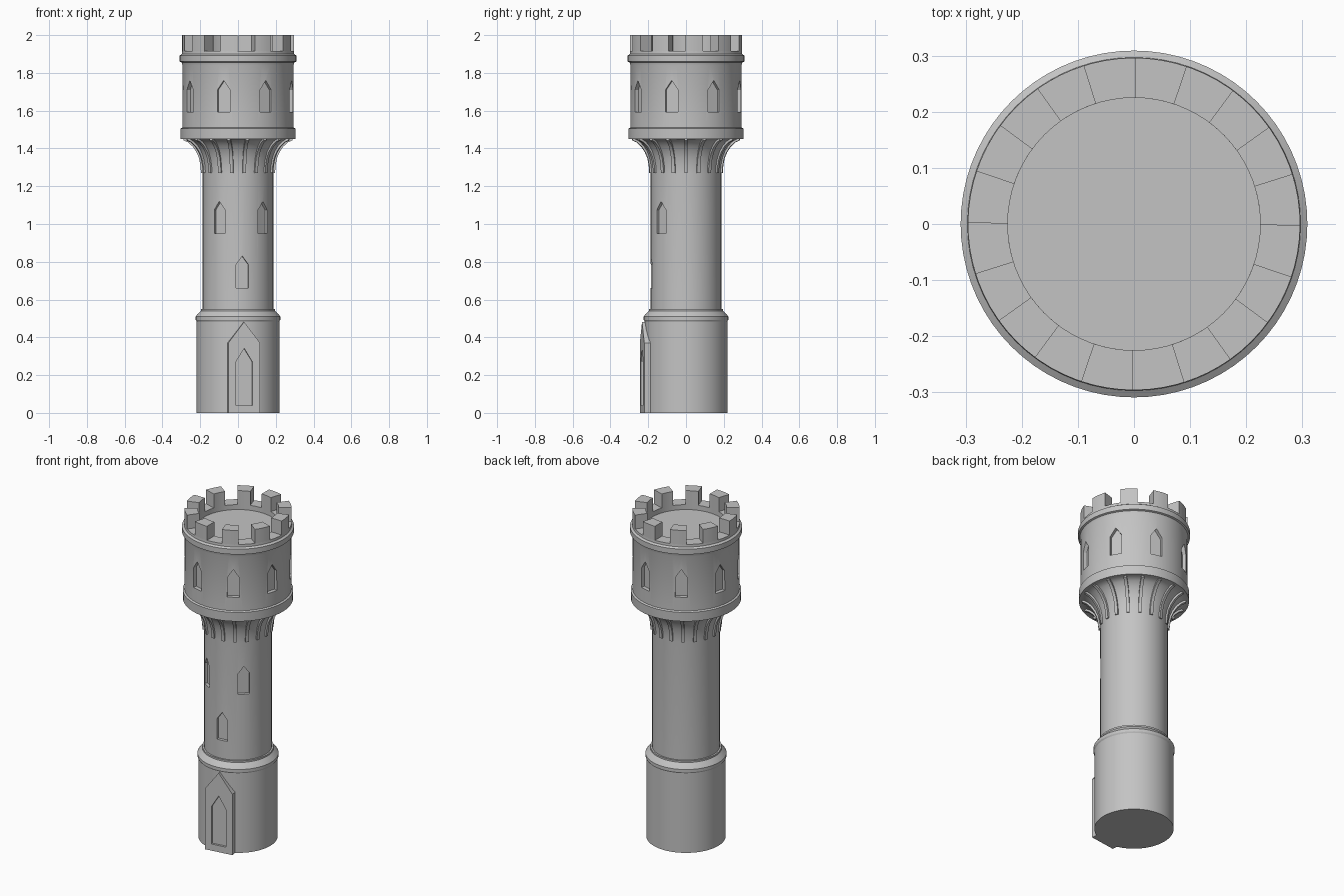
import bpy, bmesh, math
from mathutils import Matrix, Vector

if "Cube" in bpy.data.objects:
    bpy.data.objects.remove(bpy.data.objects["Cube"])

stone = bpy.data.materials.new("grey stone")
stone.diffuse_color = (0.55, 0.55, 0.55, 1)
stone.use_nodes = True
stone.node_tree.nodes["Principled BSDF"].inputs["Base Color"].default_value = stone.diffuse_color


def make(name, bm):
    """Turn a bmesh into a stone object."""
    bmesh.ops.recalc_face_normals(bm, faces=bm.faces)
    me = bpy.data.meshes.new(name)
    bm.to_mesh(me)
    bm.free()
    me.materials.append(stone)
    ob = bpy.data.objects.new(name, me)
    bpy.context.collection.objects.link(ob)
    return ob


def lathe(name, profile, n=72):
    """Spin (radius, z) points into a closed solid."""
    bm = bmesh.new()
    rings = []
    for r, z in profile:
        rings.append([bm.verts.new((r * math.cos(math.tau * i / n),
                                    r * math.sin(math.tau * i / n), z)) for i in range(n)])
    for a, b in zip(rings, rings[1:]):
        for i in range(n):
            j = (i + 1) % n
            bm.faces.new((a[i], a[j], b[j], b[i]))
    bm.faces.new(rings[0])
    bm.faces.new(rings[-1])
    return make(name, bm)


def prism(bm, pts, offset, matrix):
    """Extrude a flat outline by the offset vector, then place it."""
    a = [bm.verts.new(matrix @ Vector(p)) for p in pts]
    b = [bm.verts.new(matrix @ (Vector(p) + Vector(offset))) for p in pts]
    bm.faces.new(a)
    bm.faces.new(b)
    n = len(pts)
    for i in range(n):
        j = (i + 1) % n
        bm.faces.new((a[i], a[j], b[j], b[i]))


def arch(bm, deg, inner, outer, half, z0, shoulder, apex):
    """Pointed opening facing outward, turned deg from the front."""
    pts = [(x, -inner, z) for x, z in ((-half, z0), (half, z0), (half, shoulder),
                                       (0, apex), (-half, shoulder))]
    prism(bm, pts, (0, inner - outer, 0), Matrix.Rotation(math.radians(deg), 4, 'Z'))


def finish(ob, cutter=None):
    """Cut the recesses, then smooth the round surfaces."""
    bpy.ops.object.select_all(action='DESELECT')
    bpy.context.view_layer.objects.active = ob
    ob.select_set(True)
    if cutter:
        mod = ob.modifiers.new("recesses", 'BOOLEAN')
        mod.object = cutter
        mod.solver = 'EXACT'
        bpy.ops.object.modifier_apply(modifier=mod.name)
        bpy.data.objects.remove(cutter)
    bpy.ops.object.shade_smooth_by_angle(angle=math.radians(30))


# Tower wall: base, collar, shaft, flare, head, rim and sunken floor
flare = [(0.187, 1.27), (0.190, 1.31), (0.198, 1.35), (0.211, 1.385),
         (0.230, 1.415), (0.252, 1.437), (0.275, 1.45)]
tower = lathe("tower_wall", [
    (0.219, 0), (0.219, 0.485), (0.224, 0.493), (0.224, 0.51), (0.218, 0.518),
    (0.197, 0.54), (0.197, 0.55), (0.187, 0.55)] + flare + [
    (0.304, 1.45), (0.305, 1.505), (0.295, 1.51), (0.294, 1.84), (0.299, 1.856),
    (0.309, 1.86), (0.309, 1.892), (0.297, 1.9), (0.296, 1.915),
    (0.225, 1.915), (0.225, 1.885)])

# Window recesses: a ring of eight on the head, three on the shaft
bm = bmesh.new()
for k in range(8):
    arch(bm, -15 + 45 * k, 0.272, 0.36, 0.034, 1.592, 1.71, 1.76)
for deg, z in ((-32, 0.95), (45, 0.95), (7, 0.66)):
    arch(bm, deg, 0.168, 0.25, 0.033, z, z + 0.125, z + 0.17)
finish(tower, make("window_cutter", bm))

# Door surround with a recessed door
bm = bmesh.new()
arch(bm, 8, 0.18, 0.235, 0.085, 0, 0.37, 0.482)
surround = make("door_surround", bm)
bm = bmesh.new()
arch(bm, 8, 0.222, 0.3, 0.044, 0.04, 0.27, 0.342)
finish(surround, make("door_cutter", bm))

# Curved brackets under the head
outer = [(0.196, 1.27), (0.199, 1.31), (0.207, 1.35), (0.220, 1.38),
         (0.240, 1.41), (0.264, 1.432), (0.288, 1.443), (0.288, 1.455)]
bm = bmesh.new()
for k in range(18):
    pts = [(-0.009, -r, z) for r, z in outer]
    pts += [(-0.009, -r + 0.006, z + 0.004) for r, z in reversed(flare)]
    prism(bm, pts, (0.018, 0, 0), Matrix.Rotation(math.radians(10 + 20 * k), 4, 'Z'))
finish(make("brackets", bm))

# Ten battlements, each a curved block filling every second 18 degree step
bm = bmesh.new()
for k in range(10):
    start = -108.5 + 36 * k
    arc = [math.radians(start + 18 * i / 4) for i in range(5)]
    pts = [(0.296 * math.cos(a), 0.296 * math.sin(a), 1.912) for a in arc]
    pts += [(0.225 * math.cos(a), 0.225 * math.sin(a), 1.912) for a in reversed(arc)]
    prism(bm, pts, (0, 0, 0.088), Matrix.Identity(4))
finish(make("battlements", bm))
